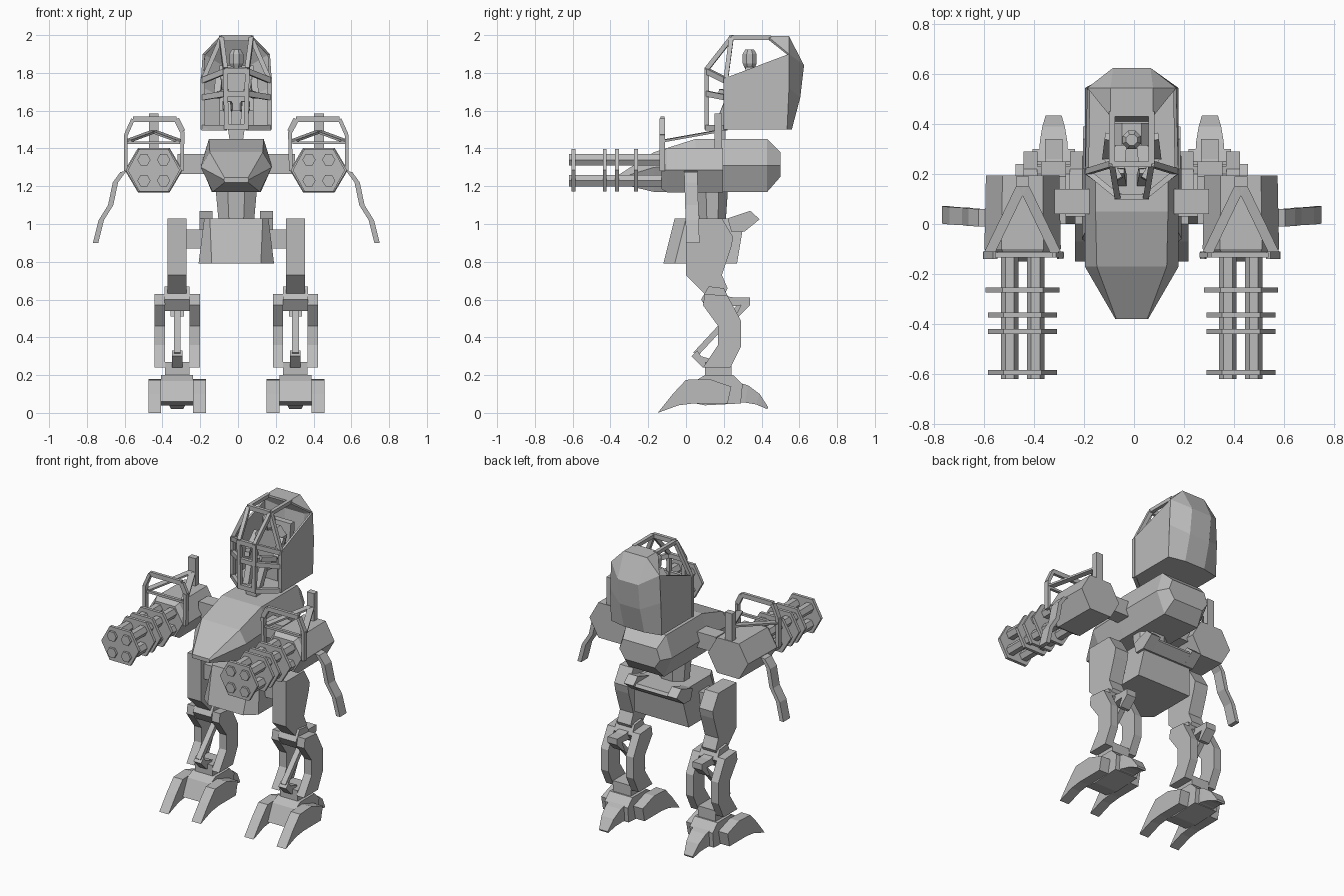
import bpy, bmesh, math
from mathutils import Vector

if "Cube" in bpy.data.objects:
    bpy.data.objects.remove(bpy.data.objects["Cube"])

grey = bpy.data.materials.new("plain grey")
grey.diffuse_color = (0.5, 0.5, 0.5, 1)
grey.use_nodes = True
grey.node_tree.nodes["Principled BSDF"].inputs["Base Color"].default_value = grey.diffuse_color
SHIFT = -0.009


def build(name, shapes, mirror=False, thick=0):
    """Make one object from (verts, faces) shapes."""
    bm = bmesh.new()
    for verts, faces in shapes:
        vs = [bm.verts.new(v) for v in verts]
        for f in faces:
            bm.faces.new([vs[i] for i in f])
    bmesh.ops.recalc_face_normals(bm, faces=bm.faces)
    me = bpy.data.meshes.new(name)
    bm.to_mesh(me)
    bm.free()
    me.materials.append(grey)
    ob = bpy.data.objects.new(name, me)
    bpy.context.collection.objects.link(ob)
    ob.location.x = SHIFT
    if thick:
        m = ob.modifiers.new("thickness", 'SOLIDIFY')
        m.thickness = thick
        m.offset = -1
    if mirror:
        ob.modifiers.new("mirror", 'MIRROR').use_mirror_merge = False
    return ob


def loft(rings):
    """Skin closed rings of equal length and cap both ends."""
    n = len(rings[0])
    verts = [p for r in rings for p in r]
    faces = [(k * n + i, k * n + (i + 1) % n, (k + 1) * n + (i + 1) % n, (k + 1) * n + i)
             for k in range(len(rings) - 1) for i in range(n)]
    faces += [tuple(range(n)), tuple(range(len(verts) - n, len(verts)))]
    return verts, faces


def slab_x(pts, a, b):
    """Side profile (y, z) extruded along x."""
    return loft([[(x, y, z) for y, z in pts] for x in (a, b)])


def slab_y(pts, a, b):
    """Front profile (x, z) extruded along y."""
    return loft([[(x, y, z) for x, z in pts] for y in (a, b)])


def box(x0, x1, y0, y1, z0, z1):
    return slab_x([(y0, z0), (y1, z0), (y1, z1), (y0, z1)], x0, x1)


def bar(p, q, w=0.02, t=0.02):
    """Square bar between two points; w is the sideways width."""
    p, q = Vector(p), Vector(q)
    d = (q - p).normalized()
    up = Vector((0, 0, 1)) if abs(d.z) < 0.9 else Vector((0, 1, 0))
    s = d.cross(up).normalized()
    u = s.cross(d)
    return loft([[c + s * a * w / 2 + u * b * t / 2
                  for a, b in ((-1, -1), (1, -1), (1, 1), (-1, 1))] for c in (p, q)])


def ngon(cx, cz, r, n, rot=0):
    return [(cx + r * math.cos(rot + 2 * math.pi * i / n),
             cz + r * math.sin(rot + 2 * math.pi * i / n)) for i in range(n)]


def hexa(cx, cz, hw, hh):
    return [(cx - hw, cz), (cx - hw * .55, cz - hh), (cx + hw * .55, cz - hh),
            (cx + hw, cz), (cx + hw * .55, cz + hh), (cx - hw * .55, cz + hh)]


# Hull: wedge nose, wide middle, chamfered tail
def hull_ring(y, top, wt, mid, wm, low, wl):
    return [(-wt, y, top), (wt, y, top), (wm, y, mid), (wl, y, low), (-wl, y, low), (-wm, y, mid)]

build("hull", [loft([
    hull_ring(-.38, 1.245, .062, 1.235, .066, 1.22, .062),
    hull_ring(-.17, 1.38, .14, 1.30, .188, 1.17, .125),
    hull_ring(.05, 1.45, .145, 1.31, .188, 1.17, .13),
    hull_ring(.43, 1.45, .145, 1.31, .188, 1.17, .13),
    hull_ring(.50, 1.38, .125, 1.31, .15, 1.25, .11)])])

# Waist, pelvis and rear rim
build("waist", [loft([[(r * math.cos(a * math.pi / 4 + .39), .14 + .75 * r * math.sin(a * math.pi / 4 + .39), z)
                       for a in range(8)] for z, r in ((1.0, .10), (1.18, .118))])])

def pelvis_ring(z, f, yf, w, ys, yb):
    return [(-f, yf, z), (f, yf, z), (w, ys, z), (w, yb, z), (-w, yb, z), (-w, ys, z)]

build("pelvis", [loft([pelvis_ring(.79, .13, -.12, .2, -.06, .27),
                       pelvis_ring(1.03, .14, -.06, .17, 0, .31)])])
build("pelvis_rim", [slab_x([(.24, 1.03), (.36, 1.03), (.37, 1.01), (.31, .96), (.26, .96)], -.16, .16)])
build("pelvis_lug", [slab_x([(.22, 1.03), (.34, 1.07), (.39, 1.025), (.31, .96), (.24, .96)], .125, .195)], True)

# Legs
LX = .313
build("hip_axle", [box(.15, LX, .03, .13, .87, .97)], True)
build("thigh", [slab_x([(0, 1.03), (.19, 1.03), (.25, .93), (.24, .88), (.19, .73), (.22, .66),
                        (.20, .62), (.10, .63), (0, .73)], LX - .05, LX + .05)], True)
build("knee", [slab_x([(.08, .60), (.12, .67), (.20, .66), (.23, .60), (.19, .54), (.12, .54)],
                      LX - .066, LX + .066)], True)
shin = [(.10, .63), (.22, .62), (.29, .49), (.29, .35), (.235, .24), (.09, .24),
        (.17, .36), (.17, .46), (.09, .57)]
build("shin_plates", [slab_x(shin, LX + s * .065, LX + s * .12) for s in (-1, 1)], True)
build("calf_hook", [slab_x([(.20, .62), (.26, .61), (.34, .61), (.34, .57), (.28, .51), (.26, .51),
                            (.29, .57), (.20, .56)], LX - .035, LX + .035)], True)
build("piston", [bar((LX, .05, .31), (LX, .30, .58), .036, .03)], True)
build("ankle", [box(LX - .065, LX + .065, .10, .24, .18, .27),
                slab_x([(.03, .30), (.06, .33), (.08, .30), (.15, .28), (.13, .24), (.09, .24)],
                       LX - .028, LX + .028)], True)
build("foot", [slab_x([(.0, .06), (.05, .17), (.10, .20), (.25, .20), (.30, .15), (.29, .05), (.1, .04)],
                      LX - .085, LX + .085)], True)
toe = [(-.15, 0), (-.07, .10), (0, .175), (.12, .18), (.24, .14), (.22, .05), (.04, .05), (-.04, .04)]
build("toes", [slab_x(toe, LX + s * .085, LX + s * .153) for s in (-1, 1)], True)
build("heel_claw", [loft([[(LX + a * w, y, z) for a, y, z in ((-1, y0, z0), (1, y0, z0), (1, y1, z1), (-1, y1, z1))]
                          for w, y0, z0, y1, z1 in ((.06, .24, .05, .25, .17), (.055, .31, .055, .33, .145),
                                                    (.045, .37, .045, .39, .10), (.032, .43, .02, .435, .03))])], True)

# Arms and gun pods
GX, GZ = .437, 1.285
build("arm_beam", [box(.15, .31, .04, .14, 1.265, 1.37)], True)
build("gun_pod", [loft([[(x, y, z) for x, z in hexa(GX, GZ, w, h)]
                        for y, w, h in ((-.13, .13, .10), (-.10, .153, .117), (.195, .147, .117))])], True)
build("gun_barrels", [slab_y(ngon(GX + sx * .052, GZ + sz * .055, .035, 6), -.62, -.1)
                      for sx in (-1, 1) for sz in (-1, 1)], True)
build("gun_rings", [slab_y(hexa(GX, GZ, w, .112), y - .01, y + .01)
                    for y, w in ((-.595, .138), (-.43, .138), (-.365, .138), (-.265, .148))], True)

# Guard arch, post and struts on each pod
arch = [(-.148, 1.28), (-.148, 1.47), (-.11, 1.555), (.12, 1.555), (.153, 1.49), (.148, 1.28)]
arch = [(GX - x, -.125, z) for x, z in arch]
build("guard_arch", [bar(a, b, .02, .03) for a, b in zip(arch, arch[1:])], True)
build("guard_post", [box(GX - .026, GX + .026, .15, .19, 1.39, 1.585)], True)
build("guard_struts", [bar((GX, .16, 1.49), (GX + s * .135, -.12, 1.44), .04, .012) for s in (-1, 1)]
      + [bar((GX - .14, -.12, 1.43), (GX + .14, -.12, 1.43), .02, .015)], True)

# Hanging cables
cable = [(.57, 1.28), (.60, 1.275), (.64, 1.22), (.665, 1.10), (.715, 1.02), (.745, .90)]
build("cable", [loft([[(x + dx, y + (1.28 - z) * .03, z) for dx, y in
                       ((-.014, -.01), (.014, -.01), (.014, .06), (-.014, .06))] for x, z in cable])], True)

# Cockpit shell, open at the front and over the pilot
build("neck", [loft([[(a * w, .18 + b * .03, z) for a, b in ((-1, -1), (1, -1), (1, 1), (-1, 1))]
                     for z, w in ((1.44, .035), (1.51, .045))])])
half = [(.187, .20, 1.50), (.187, .535, 1.50), (.178, .545, 1.90), (.187, .20, 1.77),
        (.075, .56, 1.50), (.075, .605, 1.67), (.075, .625, 1.84), (.085, .545, 1.995),
        (.085, .43, 1.995), (.05, .10, 1.50), (.187, .545, 1.72)]
n = len(half)
sides = [(0, 1, 10, 2, 3), (1, 4, 5, 10), (10, 5, 6, 2), (2, 6, 7), (2, 7, 8)]
middle = [(4, 5), (5, 6), (6, 7), (7, 8)]
faces = sides + [tuple(i + n for i in reversed(f)) for f in sides]
faces += [(a, b, b + n, a + n) for a, b in middle]
faces.append((9, 0, 1, 4, 4 + n, 1 + n, n, 9 + n))
build("cockpit_shell", [(half + [(-x, y, z) for x, y, z in half], faces)], thick=.015)

# Cockpit cage
inner = [(.08, .45, 1.985), (.08, .24, 1.985), (.058, .11, 1.82), (.052, .11, 1.50)]
build("cage_bars", [bar(a, b, .024, .024) for a, b in zip(inner, inner[1:])]
      + [bar((.178, .21, z), (.055, .11, z2), .022, .03) for z, z2 in ((1.76, 1.81), (1.67, 1.69), (1.51, 1.51))]
      + [bar((.178, .21, 1.76), (.08, .24, 1.985), .024, .024), bar((.178, .21, 1.5), (.178, .21, 1.77), .024, .024)],
      True)
build("cage_crossbars", [bar((-w, y, z), (w, y, z), .022, .03)
                         for w, y, z in ((.06, .11, 1.81), (.055, .11, 1.69), (.055, .11, 1.515), (.08, .24, 1.985))])

# Seat and pilot
build("seat", [box(-.09, .09, .30, .42, 1.51, 1.60),
               slab_x([(.40, 1.52), (.46, 1.52), (.48, 1.84), (.44, 1.84)], -.09, .09)])
build("pilot_body", [loft([[(a * w, .36 + b * .045, z) for a, b in ((-1, -1), (1, -1), (1, 1), (-1, 1))]
                           for z, w in ((1.59, .05), (1.78, .085), (1.83, .04))])])
build("pilot_head", [loft([[(x, .337 + y, z) for x, y in ngon(0, 0, r, 8, .39)]
                           for z, r in ((1.82, .025), (1.85, .04), (1.90, .04), (1.925, .024))])])
build("pilot_limbs", [bar((.09, .35, 1.78), (.10, .27, 1.68), .035, .035),
                      bar((.10, .27, 1.68), (.05, .18, 1.70), .03, .03),
                      bar((.04, .36, 1.61), (.05, .22, 1.63), .045, .045),
                      bar((.05, .22, 1.64), (.04, .17, 1.51), .04, .04)], True)
